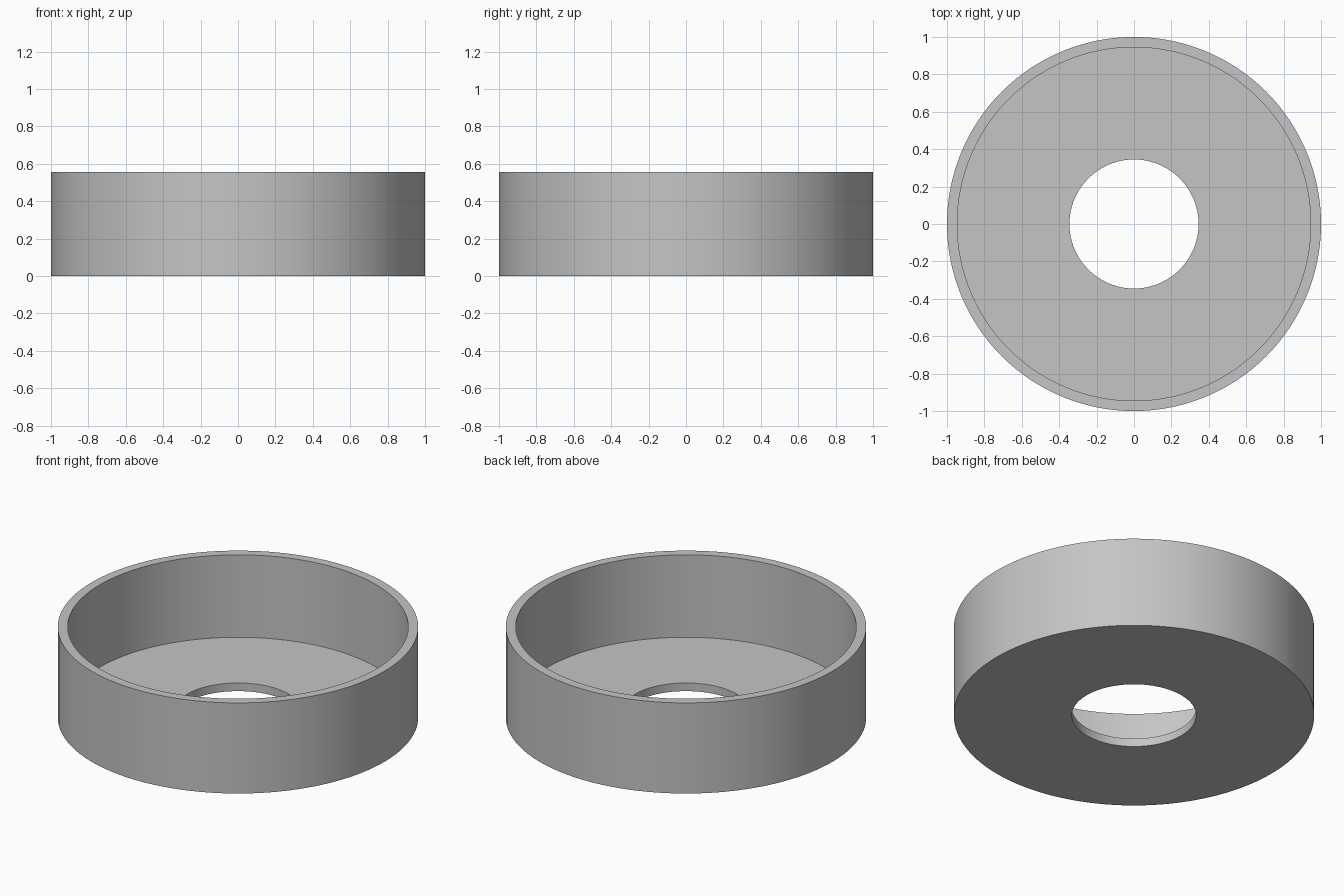
import bpy
import bmesh
import math

cube = bpy.data.objects.get("Cube")
if cube:
    bpy.data.objects.remove(cube, do_unlink=True)

SEGMENTS = 128
OUTER, INNER, HOLE = 1.0, 0.945, 0.345
HEIGHT, FLOOR = 0.555, 0.05

# Plain grey material
grey = bpy.data.materials.new("grey")
grey.use_nodes = True
colour = (0.56, 0.56, 0.56, 1)
grey.diffuse_color = colour
grey.node_tree.nodes["Principled BSDF"].inputs["Base Color"].default_value = colour

# Cross-section of the cup: outer wall, rim, inner wall, floor, hole
profile = [(HOLE, 0), (OUTER, 0), (OUTER, HEIGHT),
           (INNER, HEIGHT), (INNER, FLOOR), (HOLE, FLOOR)]

# Revolve the closed section about z
bm = bmesh.new()
rings = []
for i in range(SEGMENTS):
    a = math.tau * i / SEGMENTS
    rings.append([bm.verts.new((r * math.cos(a), r * math.sin(a), z))
                  for r, z in profile])
for i, ring in enumerate(rings):
    following = rings[(i + 1) % SEGMENTS]
    for j in range(len(profile)):
        k = (j + 1) % len(profile)
        bm.faces.new((ring[j], following[j], following[k], ring[k]))
bmesh.ops.recalc_face_normals(bm, faces=bm.faces)

mesh = bpy.data.meshes.new("round_cup")
bm.to_mesh(mesh)
bm.free()
mesh.materials.append(grey)
cup = bpy.data.objects.new("round_cup", mesh)
bpy.context.collection.objects.link(cup)

# Smooth walls with crisp rims
bpy.ops.object.select_all(action="DESELECT")
cup.select_set(True)
bpy.context.view_layer.objects.active = cup
bpy.ops.object.shade_smooth_by_angle(angle=math.radians(30))
